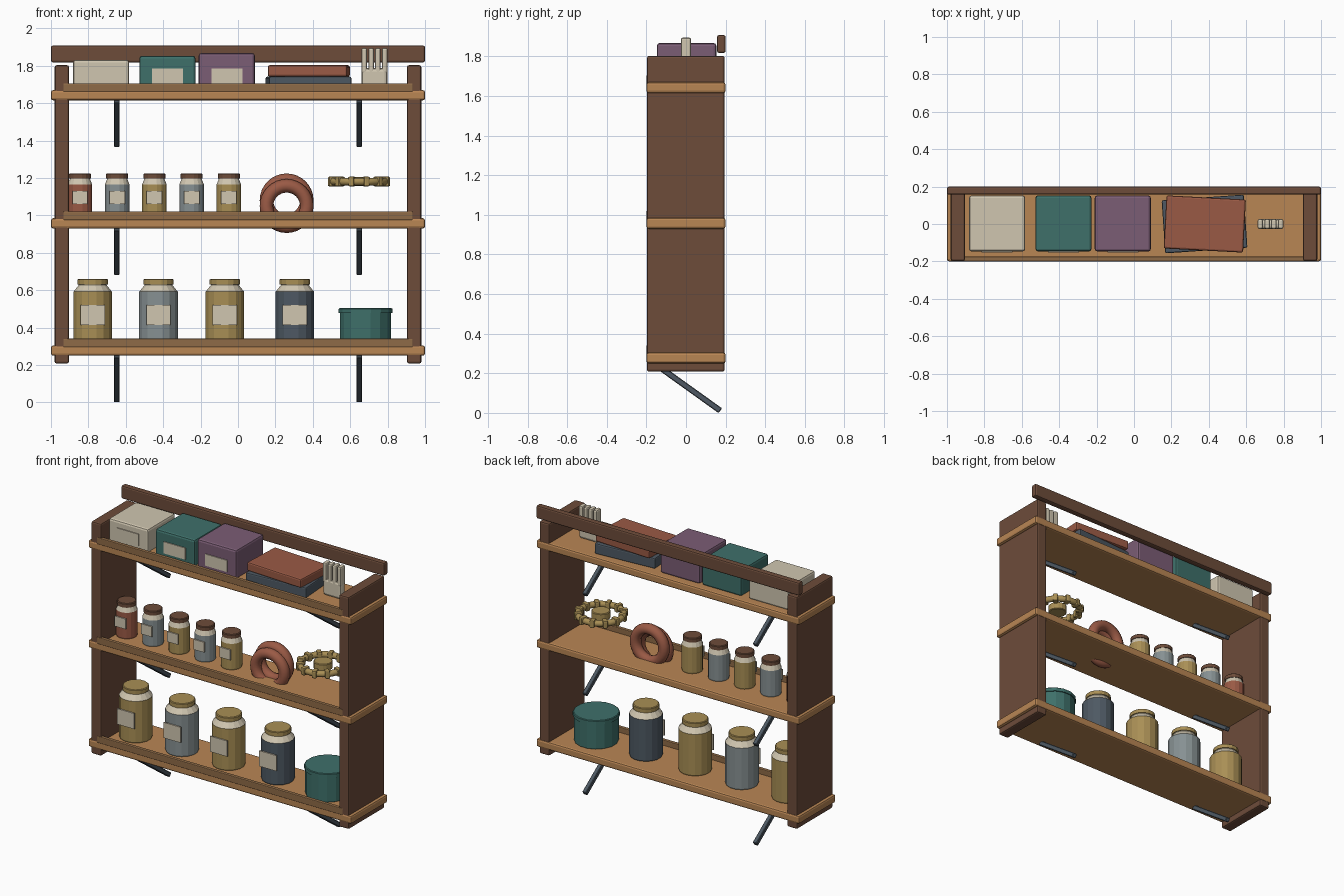
import bpy, bmesh, math
from mathutils import Matrix, Vector

if "Cube" in bpy.data.objects:
    bpy.data.objects.remove(bpy.data.objects["Cube"])


def material(name, code):
    rgb = [int(code[i:i + 2], 16) / 255 for i in (0, 2, 4)]
    m = bpy.data.materials.new(name)
    m.diffuse_color = [((c + 0.055) / 1.055) ** 2.4 for c in rgb] + [1]
    m.use_nodes = True
    m.node_tree.nodes["Principled BSDF"].inputs["Base Color"].default_value = m.diffuse_color
    return m


wood = material("light_wood", "b98654")
dark = material("dark_wood", "6d4c3a")
mid = material("mid_wood", "8f6b47")
cream = material("cream", "d0c6b0")
teal = material("teal", "3e706a")
purple = material("purple", "7b5d75")
rust = material("rust", "9a5a45")
slate = material("slate", "4e5963")
mustard = material("mustard", "a98f55")
grey = material("blue_grey", "879193")


def finish(name, bm, *mats):
    bmesh.ops.recalc_face_normals(bm, faces=bm.faces)
    me = bpy.data.meshes.new(name)
    bm.to_mesh(me)
    bm.free()
    ob = bpy.data.objects.new(name, me)
    bpy.context.collection.objects.link(ob)
    for m in mats:
        me.materials.append(m)
    return ob


def box(name, lo, hi, mat, bevel=0.0, rot=None, segments=2):
    lo, hi = Vector(lo), Vector(hi)
    bm = bmesh.new()
    bmesh.ops.create_cube(bm, size=1, matrix=Matrix.Diagonal((*(hi - lo), 1)))
    if bevel:
        bmesh.ops.bevel(bm, geom=bm.edges[:], offset=bevel, segments=segments,
                        profile=0.5, affect='EDGES')
    ob = finish(name, bm, mat)
    ob.location = (lo + hi) / 2
    if rot:
        ob.rotation_euler = rot
    return ob


def lathe(name, profile, x, z, mats, cuts=(), sides=16):
    """Revolve (radius, height) points; cuts are heights where the material changes."""
    bm = bmesh.new()
    rings = [[bm.verts.new((r * math.cos((i + .5) * math.tau / sides),
                            r * math.sin((i + .5) * math.tau / sides), h))
              for i in range(sides)] for r, h in profile]
    for a, b in zip(rings, rings[1:]):
        for i in range(sides):
            j = (i + 1) % sides
            bm.faces.new((a[i], a[j], b[j], b[i]))
    bm.faces.new(rings[0])
    bm.faces.new(rings[-1])
    for f in bm.faces:
        f.material_index = sum(f.calc_center_median().z > c for c in cuts)
    ob = finish(name, bm, *mats)
    ob.location = (x, 0, z)
    return ob


def torus(name, big, small, loc, mat, rot=(0, 0, 0), n=32, m=10):
    bm = bmesh.new()
    rings = [[bm.verts.new(((big + small * math.cos(b)) * math.cos(a),
                            (big + small * math.cos(b)) * math.sin(a),
                            small * math.sin(b)))
              for b in (k * math.tau / m for k in range(m))]
             for a in (k * math.tau / n for k in range(n))]
    for i in range(n):
        p, q = rings[i], rings[(i + 1) % n]
        for k in range(m):
            bm.faces.new((p[k], q[k], q[(k + 1) % m], p[(k + 1) % m]))
    for f in bm.faces:
        f.smooth = True
    ob = finish(name, bm, mat)
    ob.location, ob.rotation_euler = loc, rot
    return ob


def jar(name, x, z, r, h_body, h_neck, h_lid, r_lid, glass, lid, label):
    profile = [(r * .97, 0), (r, .008), (r, h_body), (r_lid * .92, h_neck - .003),
               (r_lid * .92, h_neck), (r_lid, h_neck), (r_lid, h_lid - .004),
               (r_lid - .005, h_lid)]
    lathe(name, profile, x, z, (glass, cream, lid), (h_body, h_neck - .001))
    w, lo, hi = label
    box(name + "_label", (x - w / 2, -r - .006, z + lo),
        (x + w / 2, -r + .003, z + hi), cream)


# frame: side panels and back rail
for s, side in ((-1, "left"), (1, "right")):
    box(side + "_panel", (s * .942 - .038, -.197, .208), (s * .942 + .038, .195, 1.803),
        dark, .01)
box("back_rail", (-1, .157, 1.818), (1, .2, 1.908), dark, .01)

# shelves with front lips and slanted braces
levels = (.305, .985, 1.67)
for n, top in zip(("bottom", "middle", "top"), levels):
    box(n + "_shelf", (-1, -.2, top - .055), (1, .2, top), wood, .012)
    box(n + "_lip", (-.935, -.2, top - .01), (.935, -.174, top + .036), mid, .005)
    for s, side in ((-1, "left"), (1, "right")):
        x, y, z = s * .648, .006, top - .174
        box(f"{n}_{side}_brace", (x - .015, y - .206, z - .015),
            (x + .015, y + .206, z + .015), slate, .004,
            (-math.atan2(.24, .335), 0, 0), 1)

# storage boxes on the top shelf
for n, x, top, mat in (("cream", -.732, 1.832, cream), ("teal", -.377, 1.853, teal),
                       ("purple", -.06, 1.868, purple)):
    box(n + "_box", (x - .15, -.147, 1.67), (x + .15, .153, top), mat, .014)
    box(n + "_box_label", (x - .083, -.153, 1.705), (x + .083, -.145, 1.785), cream)

# stacked books
box("lower_book", (.157, -.142, 1.67), (.597, .142, 1.742), slate, .008,
    (0, 0, math.radians(4)))
box("upper_book", (.166, -.142, 1.742), (.591, .142, 1.803), rust, .01,
    (0, 0, math.radians(-3)))

# glove: palm and four fingers
box("glove_palm", (.66, -.026, 1.67), (.80, .026, 1.788), cream, .018)
for i in range(4):
    x = .675 + i * .0365
    box(f"glove_finger_{i + 1}", (x - .015, -.026, 1.76), (x + .015, .026, 1.895),
        cream, .01)

# small jars on the middle shelf
for i, mat in enumerate((rust, grey, mustard, grey, mustard)):
    jar(f"small_jar_{i + 1}", -.845 + i * .199, .985, .067, .18, .212, .24, .06,
        mat, dark, (.082, .075, .145))

# rope coil made of two overlapping loops
torus("rope_loop_front", .108, .036, (.26, -.022, 1.05), rust, (math.pi / 2, 0, 0))
torus("rope_loop_back", .108, .036, (.26, .022, 1.08), rust, (math.pi / 2, 0, 0))

# floating hand wheel: ring, grips and hub
torus("wheel_ring", .144, .021, (.647, 0, 1.181), mustard)
for i in range(12):
    a = (i + .5) * math.tau / 12
    c = Vector((.647 + .144 * math.cos(a), .144 * math.sin(a), 1.181))
    d = Vector((.026, .016, .026))
    box(f"wheel_grip_{i + 1}", c - d, c + d, mustard, .008, (0, 0, a))
lathe("wheel_hub", [(.055, 0), (.06, .004), (.06, .046), (.055, .05)], .647, 1.156,
      (mustard,))

# large jars and the round tin on the bottom shelf
for i, (x, mat) in enumerate(((-.777, mustard), (-.425, grey), (-.07, mustard),
                              (.304, slate))):
    jar(f"large_jar_{i + 1}", x, .305, .105, .287, .325, .355, .083, mat, mustard,
        (.13, .108, .215))
lathe("round_tin", [(.138, 0), (.14, .005), (.14, .172), (.147, .172), (.147, .195),
                    (.142, .199)], .682, .305, (teal,))
